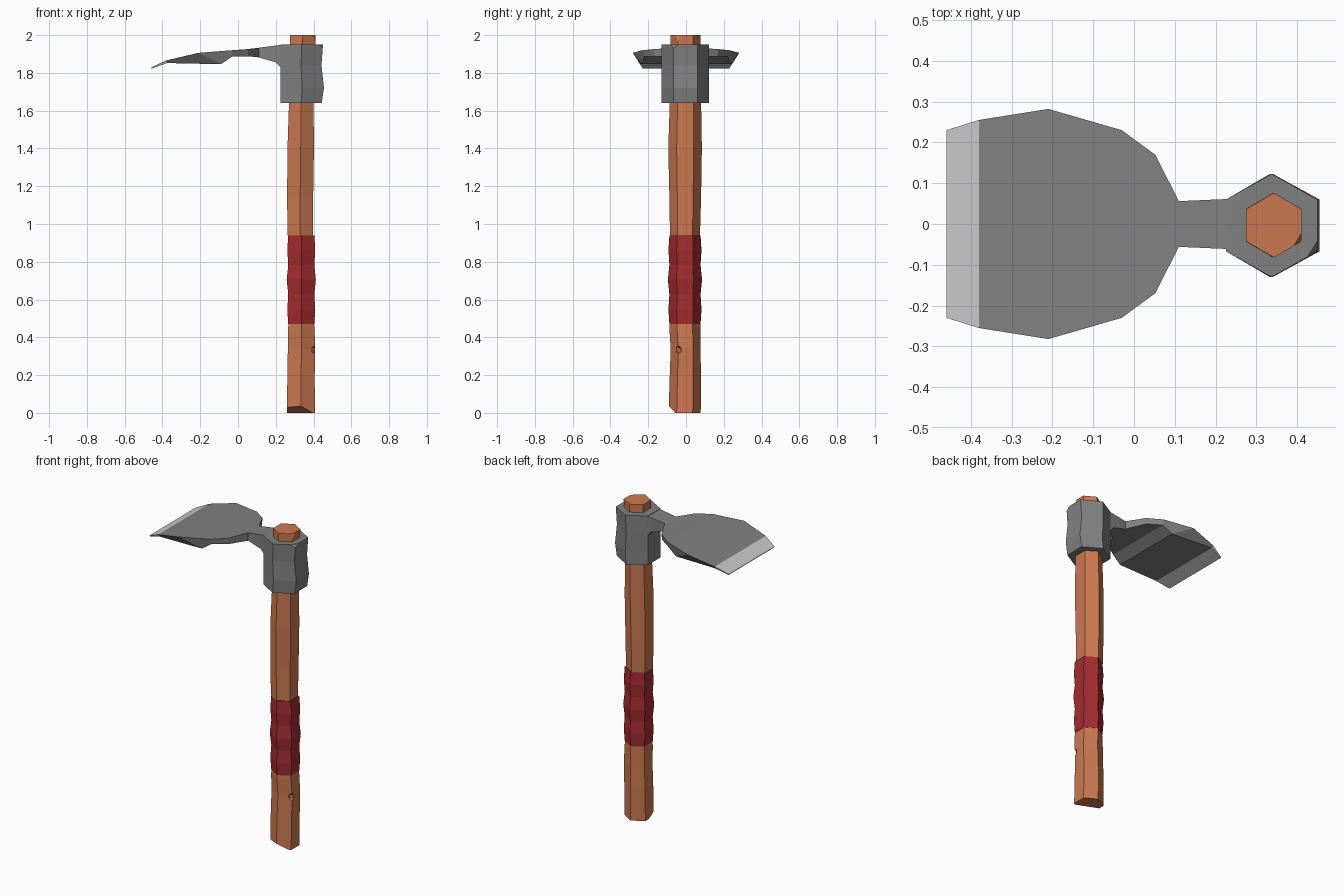
import bpy, bmesh, math
from mathutils import Vector

if "Cube" in bpy.data.objects:
    bpy.data.objects.remove(bpy.data.objects["Cube"])


def material(name, rgb):
    m = bpy.data.materials.new(name)
    m.diffuse_color = (*rgb, 1)
    m.use_nodes = True
    m.node_tree.nodes["Principled BSDF"].inputs["Base Color"].default_value = m.diffuse_color
    return m


WOOD = material("orange wood", (0.60, 0.19, 0.082))
RED = material("red wrap", (0.37, 0.025, 0.03))
STEEL = material("grey steel", (0.22, 0.22, 0.22))
EDGE = material("bright edge", (0.60, 0.60, 0.60))


def loft(bm, rings):
    """Skin a row of closed rings and cap both ends."""
    loops = [[bm.verts.new(p) for p in ring] for ring in rings]
    for a, b in zip(loops, loops[1:]):
        n = len(a)
        for i in range(n):
            j = (i + 1) % n
            bm.faces.new((a[i], a[j], b[j], b[i]))
    bm.faces.new(loops[0])
    bm.faces.new(loops[-1])


def cut(bm, point, normal):
    """Slice off everything on the normal side and fill the hole."""
    geom = bm.verts[:] + bm.edges[:] + bm.faces[:]
    res = bmesh.ops.bisect_plane(bm, geom=geom, plane_co=point,
                                 plane_no=Vector(normal).normalized(), clear_outer=True)
    edges = [e for e in res["geom_cut"] if isinstance(e, bmesh.types.BMEdge)]
    bmesh.ops.contextual_create(bm, geom=edges)


def finish(bm, name, *mats):
    bmesh.ops.recalc_face_normals(bm, faces=bm.faces[:])
    me = bpy.data.meshes.new(name)
    bm.to_mesh(me)
    bm.free()
    for m in mats:
        me.materials.append(m)
    ob = bpy.data.objects.new(name, me)
    bpy.context.collection.objects.link(ob)
    return ob


def hex_ring(z, x0, x1, y0, y1):
    """Hexagon with flats on x and corners on y, fitted to the given bounds."""
    out = []
    for i in range(6):
        a = math.radians(30 + 60 * i)
        out.append(((x0 + x1) / 2 + (x1 - x0) / 2 * math.cos(a) / math.cos(math.pi / 6),
                    (y0 + y1) / 2 + (y1 - y0) / 2 * math.sin(a), z))
    return out


def hex_part(name, mat, sections, cuts=()):
    bm = bmesh.new()
    loft(bm, [hex_ring(*s) for s in sections])
    for point, normal in cuts:
        cut(bm, point, normal)
    return finish(bm, name, mat)


# Lower handle with a bevelled foot
lower = hex_part("lower_handle", WOOD, [
    (0.00, 0.26, 0.407, -0.092, 0.078),
    (0.20, 0.261, 0.406, -0.086, 0.079),
    (0.34, 0.264, 0.409, -0.081, 0.077),
    (0.445, 0.265, 0.405, -0.088, 0.076),
    (0.47, 0.268, 0.402, -0.088, 0.076)],
    [((0.26, -0.05, 0.03), (-0.25, -0.6, -1))])

# Small chip in the lower handle
bm = bmesh.new()
bmesh.ops.create_icosphere(bm, subdivisions=1, radius=0.026)
bmesh.ops.translate(bm, verts=bm.verts[:], vec=(0.412, -0.046, 0.335))
chip = finish(bm, "chip_cutter", WOOD)
chip.hide_render = True
chip.hide_viewport = True
mod = lower.modifiers.new("chip", "BOOLEAN")
mod.operation = "DIFFERENCE"
mod.object = chip

# Wavy grip wrap
grip = []
for i in range(7):
    bulge = 0.005 if i in (1, 3, 5) else 0.0
    if i == 3:
        bulge = 0.008
    grip.append((0.47 + 0.47 * i / 6, 0.266 - bulge, 0.404 + bulge,
                 -0.088 - bulge, 0.077 + bulge))
hex_part("grip_wrap", RED, grip)

# Upper handle, running through the socket to the top
hex_part("upper_handle", WOOD, [
    (0.94, 0.262, 0.396, -0.085, 0.074),
    (1.15, 0.260, 0.398, -0.088, 0.080),
    (1.40, 0.262, 0.402, -0.094, 0.084),
    (1.64, 0.270, 0.400, -0.086, 0.080),
    (2.00, 0.275, 0.411, -0.082, 0.076)],
    [((0.402, -0.037, 2.0), (0.85, -0.5, 0.25))])

# Socket round the handle
hex_part("head_socket", STEEL, [
    (1.64, 0.225, 0.443, -0.130, 0.123),
    (1.72, 0.225, 0.455, -0.130, 0.123),
    (1.84, 0.225, 0.442, -0.130, 0.123),
    (1.95, 0.225, 0.450, -0.130, 0.123)],
    [((0.438, -0.06, 1.95), (0.8, -0.5, 0.6))])

# Blade stations from socket to tip: top x, z, half width, bottom x, z, half width
STATIONS = [
    (0.25, 1.948, 0.061, 0.25, 1.815, 0.061),
    (0.225, 1.948, 0.061, 0.225, 1.830, 0.061),
    (0.20, 1.945, 0.060, 0.20, 1.856, 0.060),
    (0.11, 1.933, 0.056, 0.11, 1.882, 0.055),
    (0.052, 1.926, 0.17, 0.052, 1.888, 0.167),
    (-0.03, 1.920, 0.23, -0.03, 1.887, 0.222),
    (-0.21, 1.906, 0.282, -0.09, 1.846, 0.232),
    (-0.38, 1.866, 0.255, -0.375, 1.852, 0.248),
    (-0.46, 1.829, 0.230, -0.457, 1.823, 0.228)]
bm = bmesh.new()
loft(bm, [[(tx, -tw, tz), (tx, tw, tz), (bx, bw, bz), (bx, -bw, bz)]
          for tx, tz, tw, bx, bz, bw in STATIONS])
for f in bm.faces:
    f.material_index = int(f.calc_center_median().x < -0.38)  # sharpened edge
finish(bm, "hoe_blade", STEEL, EDGE)
